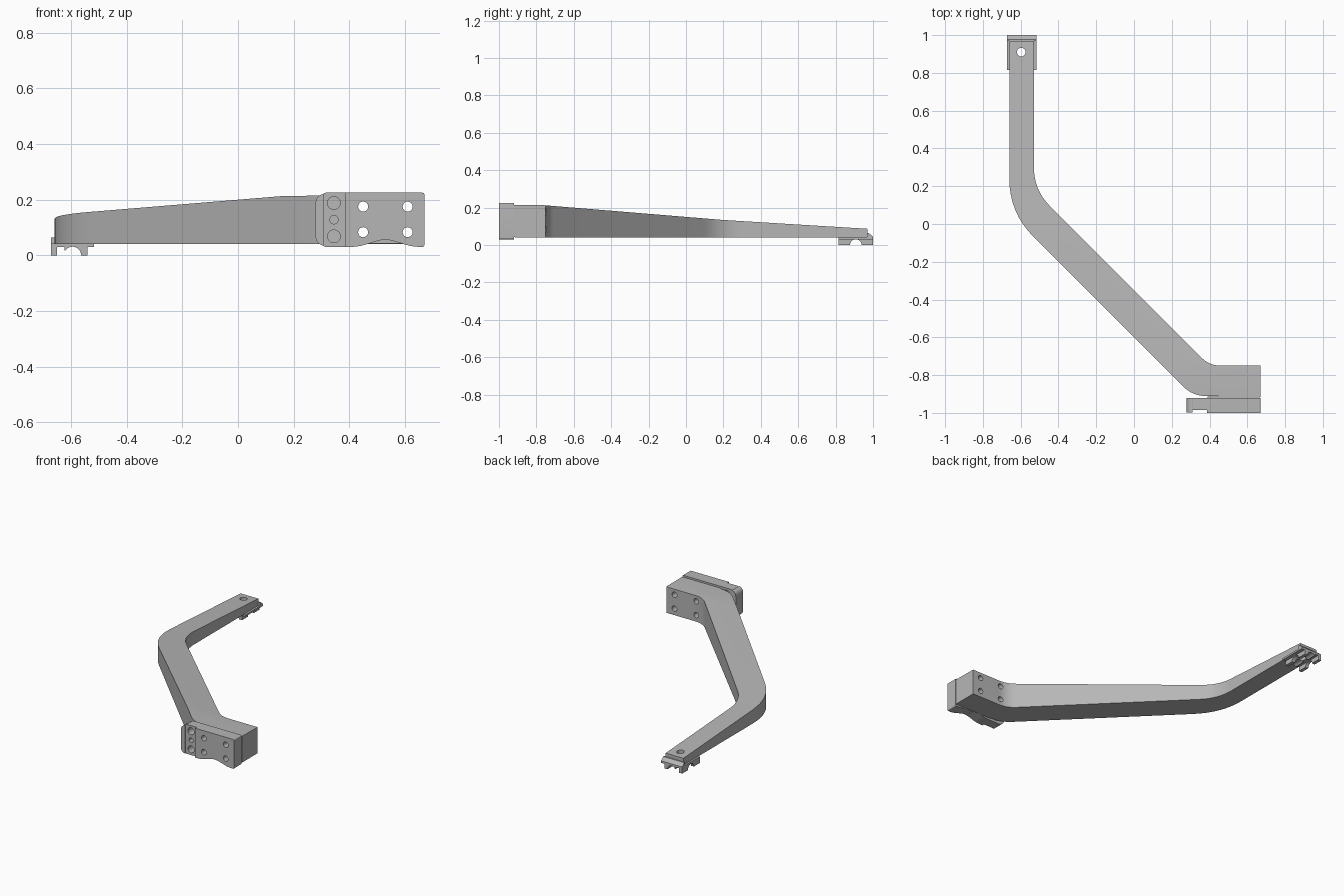
import bpy, bmesh, math
from mathutils import Vector

if "Cube" in bpy.data.objects:
    bpy.data.objects.remove(bpy.data.objects["Cube"], do_unlink=True)

grey = bpy.data.materials.new("plain grey")
grey.use_nodes = True
colour = (0.47, 0.47, 0.47, 1)
grey.diffuse_color = colour
grey.node_tree.nodes["Principled BSDF"].inputs["Base Color"].default_value = colour


def fillet(corners, steps=8):
    """Round each (x, y, tangent length) corner of a closed outline."""
    out, n = [], len(corners)
    for i, (x, y, t) in enumerate(corners):
        p = Vector((x, y))
        if not t:
            out.append(p)
            continue
        a = p + (Vector(corners[i - 1][:2]) - p).normalized() * t
        b = p + (Vector(corners[(i + 1) % n][:2]) - p).normalized() * t
        for k in range(steps + 1):
            s = k / steps
            out.append(a * (1 - s) ** 2 + p * 2 * s * (1 - s) + b * s * s)
    return out


def prism(name, outline, axis, low, high):
    """Extrude a 2D outline along an axis."""
    place = {"x": lambda u, v, w: (w, u, v),
             "y": lambda u, v, w: (u, w, v),
             "z": lambda u, v, w: (u, v, w)}[axis]
    bm = bmesh.new()
    face = bm.faces.new([bm.verts.new(place(u, v, low)) for u, v in outline])
    ext = bmesh.ops.extrude_face_region(bm, geom=[face])
    move = Vector(place(0, 0, high - low))
    bmesh.ops.translate(bm, vec=move, verts=[g for g in ext["geom"] if isinstance(g, bmesh.types.BMVert)])
    bmesh.ops.recalc_face_normals(bm, faces=bm.faces)
    mesh = bpy.data.meshes.new(name)
    bm.to_mesh(mesh)
    bm.free()
    mesh.materials.append(grey)
    obj = bpy.data.objects.new(name, mesh)
    bpy.context.collection.objects.link(obj)
    return obj


def disc(u, v, r, n=24):
    return [(u + r * math.cos(2 * math.pi * k / n), v + r * math.sin(2 * math.pi * k / n)) for k in range(n)]


def box(u0, u1, v0, v1):
    return [(u0, v0), (u1, v0), (u1, v1), (u0, v1)]


def cut(obj, cutters):
    """Subtract the cutters, keep the result and drop the helpers."""
    for c in cutters:
        m = obj.modifiers.new("cut", "BOOLEAN")
        m.operation, m.solver, m.object = "DIFFERENCE", "EXACT", c
    bpy.context.view_layer.update()
    mesh = bpy.data.meshes.new_from_object(obj.evaluated_get(bpy.context.evaluated_depsgraph_get()))
    obj.modifiers.clear()
    obj.data = mesh
    for c in cutters:
        bpy.data.objects.remove(c, do_unlink=True)


# bent arm with tapering top
arm = prism("bent_arm", fillet([
    (-0.66, 0.97, 0), (-0.66, 0.06, 0.18), (0.31, -0.91, 0.07), (0.67, -0.915, 0),
    (0.67, -0.75, 0), (0.40, -0.75, 0.06), (-0.53, 0.18, 0.12), (-0.53, 0.97, 0)]),
    "z", 0.04, 0.3)
profile = [(-0.92, 0.215), (-0.76, 0.213), (0.2, 0.134), (0.97, 0.087)]


def top_height(y):
    for (y0, z0), (y1, z1) in zip(profile, profile[1:]):
        if y <= y1 + 1e-4:
            return z0 + (z1 - z0) * (y - y0) / (y1 - y0)
    return profile[-1][1]


bm = bmesh.new()
bm.from_mesh(arm.data)
for y, z in profile[1:3]:
    bmesh.ops.bisect_plane(bm, geom=bm.verts[:] + bm.edges[:] + bm.faces[:],
                           plane_co=(0, y, 0), plane_no=(0, 1, 0))
for v in bm.verts:
    if v.co.z > 0.2:
        v.co.z = top_height(v.co.y)
bm.to_mesh(arm.data)
bm.free()

bolts = [(x, z) for x in (0.45, 0.61) for z in (0.083, 0.175)]


def bolt_cutters():
    return [prism("bolt_cutter", disc(x, z, 0.018), "y", -1.1, -0.6) for x, z in bolts]


def pin_cutter():
    return prism("pin_cutter", disc(-0.597, 0.91, 0.023), "z", -0.1, 0.2)


cut(arm, bolt_cutters() + [pin_cutter()])

# front mounting plate with arched lower edge
plate = prism("front_plate", fillet([
    (0.305, 0.225, 0.012), (0.305, 0.03, 0.012), (0.43, 0.03, 0.03), (0.53, 0.06, 0.03),
    (0.63, 0.03, 0.03), (0.67, 0.03, 0.008), (0.67, 0.225, 0.008)]), "y", -1.0, -0.92)
tab_holes = [(0.068, 0.023), (0.128, 0.015), (0.188, 0.023)]
cut(plate, bolt_cutters()
    + [prism("recess_cutter", box(0.2, 0.386, 0, 0.3), "y", -1.1, -0.985)]
    + [prism("tab_cutter", disc(0.345, z, r), "y", -1.1, -0.9) for z, r in tab_holes])

# rounded side tab and the thin seam strip against the arm
prism("side_tab", fillet([
    (0.279, 0.215, 0.03), (0.279, 0.04, 0.03), (0.306, 0.035, 0), (0.306, 0.22, 0)]), "y", -0.997, -0.92)
seam = prism("seam_strip", box(0.39, 0.665, 0.042, 0.213), "y", -0.921, -0.914)
cut(seam, bolt_cutters())

# rear clamp: feet profile with an arched channel
arch = [(-0.595 + 0.031 * math.cos(a), 0.031 * math.sin(a))
        for a in (math.radians(145 - 14.5 * k) for k in range(11))]
clamp = prism("rear_clamp", [
    (-0.672, 0.042), (-0.672, 0), (-0.65, 0), (-0.65, 0.03), (-0.624, 0.03), (-0.624, 0.018)]
    + arch + [(-0.541, 0), (-0.541, 0.03), (-0.517, 0.03), (-0.517, 0.042)], "y", 0.815, 1.0)
cut(clamp, [prism("channel_cutter", disc(0.908, 0, 0.031), "x", -0.8, -0.4), pin_cutter()])

# sloped lip closing the end of the arm
prism("rear_lip", [(0.968, 0.04), (1.0, 0.04), (1.0, 0.044), (0.978, 0.064), (0.968, 0.064)],
      "x", -0.672, -0.517)

# smooth the rounded surfaces while keeping edges sharp
bpy.ops.object.select_all(action="DESELECT")
for obj in bpy.context.collection.objects:
    if obj.type == "MESH" and obj.data.materials and obj.data.materials[0] == grey:
        obj.select_set(True)
        bpy.context.view_layer.objects.active = obj
bpy.ops.object.shade_smooth_by_angle(angle=math.radians(30))
